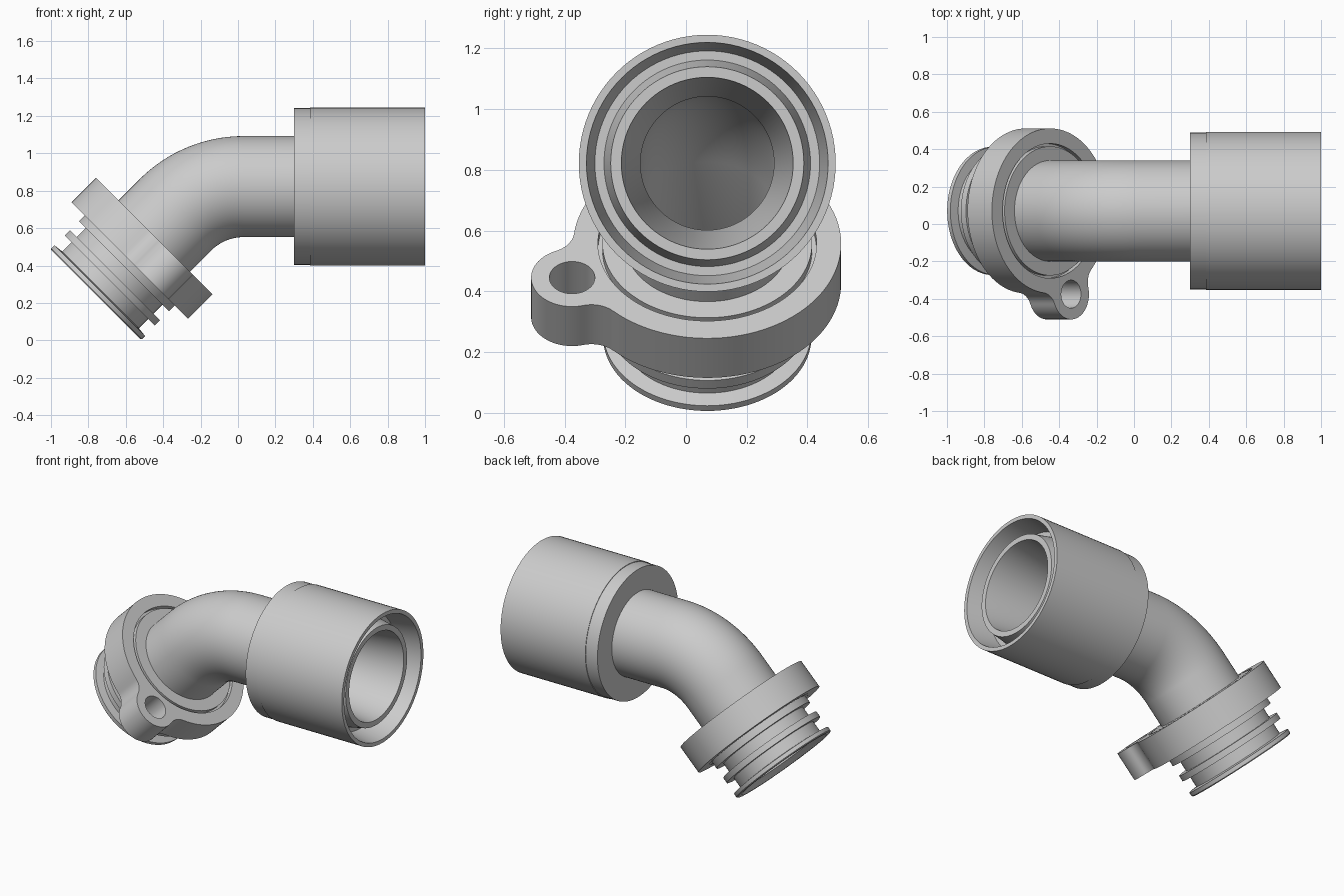
import bpy, bmesh
from math import sin, cos, pi, atan2, acos, hypot, radians
from mathutils import Matrix, Vector

if "Cube" in bpy.data.objects:
    bpy.data.objects.remove(bpy.data.objects["Cube"])

grey = bpy.data.materials.new("light_grey")
grey.diffuse_color = (0.6, 0.6, 0.6, 1)
grey.use_nodes = True
grey.node_tree.nodes["Principled BSDF"].inputs["Base Color"].default_value = grey.diffuse_color

# Centre line: inclined straight, 45 degree bend, horizontal straight
YC, ZC = 0.07, 0.822
BEND_R, BEND_X, L1 = 0.515, 0.03, 0.603
ARC = BEND_R * pi / 4
SEG = 96


def frame(u):
    """Position, normal and direction of the centre line at length u."""
    a = pi / 4 * (1 - min(max((u - L1) / ARC, 0), 1))
    n, d = Vector((-sin(a), 0, cos(a))), Vector((cos(a), 0, sin(a)))
    p = Vector((BEND_X, YC, ZC - BEND_R)) + n * BEND_R
    p += d * (min(u - L1, 0) + max(u - L1 - ARC, 0))
    return p, n, d


def at_x(x):
    return x - BEND_X + L1 + ARC


def finish(ob):
    ob.data.materials.clear()
    ob.data.materials.append(grey)
    bpy.ops.object.select_all(action='DESELECT')
    ob.select_set(True)
    bpy.context.view_layer.objects.active = ob
    bpy.ops.object.shade_smooth_by_angle(angle=radians(28))


def swept(name, profile):
    """Closed profile of (length, radius) revolved about the centre line."""
    bm = bmesh.new()
    rings = []
    for u, r in profile:
        p, n, _ = frame(u)
        rings.append([bm.verts.new(p + r * (n * cos(2 * pi * k / SEG) + Vector((0, sin(2 * pi * k / SEG), 0))))
                      for k in range(SEG)])
    for i, a in enumerate(rings):
        b = rings[(i + 1) % len(rings)]
        for k in range(SEG):
            j = (k + 1) % SEG
            bm.faces.new((a[k], a[j], b[j], b[k]))
    bmesh.ops.recalc_face_normals(bm, faces=bm.faces)
    me = bpy.data.meshes.new(name)
    bm.to_mesh(me)
    bm.free()
    ob = bpy.data.objects.new(name, me)
    bpy.context.collection.objects.link(ob)
    finish(ob)


bend = [L1 + ARC * i / 24 for i in range(25)]

# Ribbed spigot, flange core with a shallow ring groove, and the bent pipe
spigot = [(0, 0.31), (0, 0.337), (0.006, 0.343), (0.03, 0.343), (0.036, 0.29),
          (0.107, 0.29), (0.107, 0.34), (0.145, 0.34), (0.145, 0.29),
          (0.213, 0.29), (0.213, 0.34), (0.26, 0.34), (0.26, 0.36),
          (0.41, 0.36), (0.41, 0.345), (0.442, 0.345), (0.442, 0.27)]
# Socket sleeve with an annular gap around the tapered inner mouth
sleeve = [(0.30, 0.27), (0.30, 0.419), (0.385, 0.419), (0.385, 0.423), (1.0, 0.423),
          (1.0, 0.398), (0.84, 0.37), (0.84, 0.34), (0.955, 0.318),
          (0.955, 0.283), (0.45, 0.22)]
bore = [(u, 0.22) for u in reversed(bend)] + [(0.2, 0.22), (0.03, 0.255)]
swept("elbow_pipe", spigot + [(u, 0.27) for u in bend] + [(at_x(x), r) for x, r in sleeve] + bore)

# Mounting flange outline: disc blended into one screw ear
R, EAR, FIL = 0.441, 0.135, 0.10
ex, ey = -0.158, -0.445
d, phi = hypot(ex, ey), atan2(ey, ex)
A, B = R + FIL, EAR + FIL
al = acos((A * A + d * d - B * B) / (2 * A * d))
fx, fy = A * cos(al), A * sin(al)
be = atan2(fy, fx - d)


def arc(cx, cy, r, a0, a1, n):
    pts = [(cx + r * cos(a0 + (a1 - a0) * i / n), cy + r * sin(a0 + (a1 - a0) * i / n)) for i in range(n)]
    return [(x * cos(phi) - y * sin(phi), x * sin(phi) + y * cos(phi)) for x, y in pts]


outline = (arc(0, 0, R, al, 2 * pi - al, 84) + arc(fx, -fy, FIL, -al - pi, -be - pi, 10)
           + arc(d, 0, EAR, -be, be, 32) + arc(fx, fy, FIL, be + pi, al + pi, 10))
loops = [outline, arc(d, 0, 0.075, 0, 2 * pi, 40), arc(0, 0, 0.36, 0, 2 * pi, SEG)]

cu = bpy.data.curves.new("mounting_flange", 'CURVE')
cu.dimensions = '2D'
cu.fill_mode = 'BOTH'
cu.extrude = 0.092
for pts in loops:
    s = cu.splines.new('POLY')
    s.points.add(len(pts) - 1)
    for q, (x, y) in zip(s.points, pts):
        q.co = (x, y, 0, 1)
    s.use_cyclic_u = True
flange = bpy.data.objects.new("mounting_flange", cu)
bpy.context.collection.objects.link(flange)
p, n, t = frame(0.35)
flange.matrix_world = Matrix.Translation(p) @ Matrix((n, (0, 1, 0), -t)).transposed().to_4x4()
bpy.context.view_layer.objects.active = flange
flange.select_set(True)
bpy.ops.object.convert(target='MESH')
flange = bpy.context.view_layer.objects.active

# Weld the flange caps to its walls
bm = bmesh.new()
bm.from_mesh(flange.data)
bmesh.ops.remove_doubles(bm, verts=bm.verts, dist=1e-5)
bmesh.ops.recalc_face_normals(bm, faces=bm.faces)
bm.to_mesh(flange.data)
bm.free()
finish(flange)
